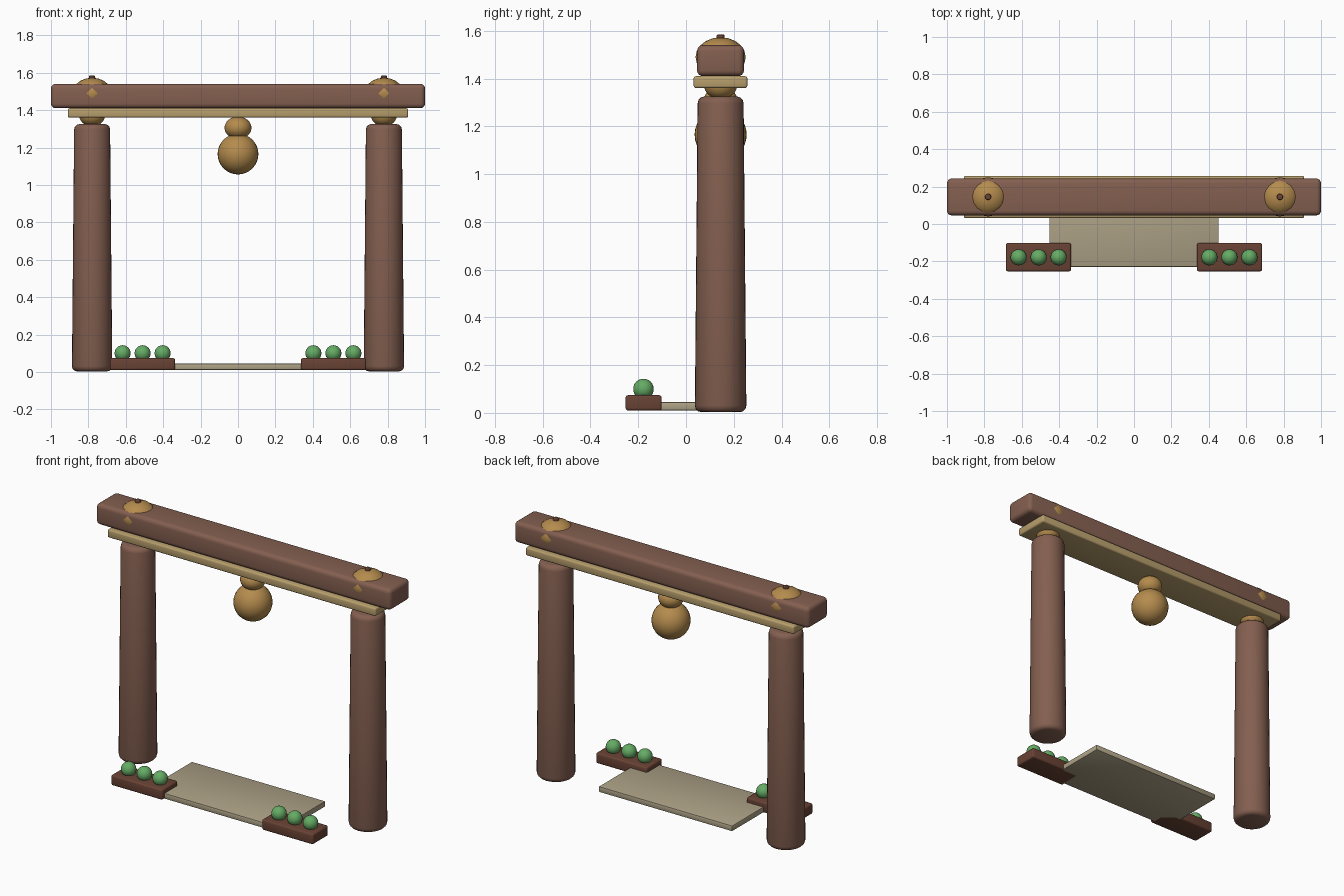
import bpy, math

if "Cube" in bpy.data.objects:
    bpy.data.objects.remove(bpy.data.objects["Cube"])

CY = 0.145  # depth of the gate plane


def mat(name, rgb):
    m = bpy.data.materials.new(name)
    m.diffuse_color = (*rgb, 1)
    m.use_nodes = True
    m.node_tree.nodes["Principled BSDF"].inputs["Base Color"].default_value = m.diffuse_color
    return m


BROWN = mat("brown wood", (0.23, 0.115, 0.08))
DARK = mat("dark wood", (0.14, 0.055, 0.035))
GOLD = mat("gold", (0.46, 0.26, 0.075))
PALE = mat("pale wood", (0.47, 0.34, 0.15))
STONE = mat("stone", (0.42, 0.36, 0.24))
GREEN = mat("green", (0.13, 0.41, 0.13))


def finish(name, material, bevel=0, segments=3):
    ob = bpy.context.object
    ob.name = name
    ob.data.materials.append(material)
    bpy.ops.object.transform_apply(location=False, rotation=False, scale=True)
    if bevel:
        b = ob.modifiers.new("bevel", 'BEVEL')
        b.width, b.segments = bevel, segments
        b.limit_method, b.angle_limit = 'ANGLE', math.radians(40)
        bpy.ops.object.modifier_apply(modifier="bevel")
    bpy.ops.object.shade_smooth_by_angle(angle=math.radians(40))
    return ob


def box(name, lo, hi, material, bevel, segments=3):
    bpy.ops.mesh.primitive_cube_add(size=1, location=[(a + b) / 2 for a, b in zip(lo, hi)])
    bpy.context.object.scale = [b - a for a, b in zip(lo, hi)]
    return finish(name, material, bevel, segments)


def ball(name, loc, radii, material, seg=32, rings=16):
    bpy.ops.mesh.primitive_uv_sphere_add(segments=seg, ring_count=rings, radius=1, location=loc)
    bpy.context.object.scale = radii
    return finish(name, material)


def cone(name, loc, r1, r2, h, material, bevel, verts=32):
    bpy.ops.mesh.primitive_cone_add(vertices=verts, radius1=r1, radius2=r2, depth=h, location=loc)
    return finish(name, material, bevel)


# Top beam and the thin plank under it
box("top_beam", (-1, 0.046, 1.41), (1, 0.243, 1.54), BROWN, 0.025, 4)
box("under_plank", (-0.91, 0.032, 1.36), (0.91, 0.257, 1.41), PALE, 0.01)

# Hanging gourd in the middle
ball("gourd_top", (0, CY, 1.305), (0.072, 0.072, 0.06), GOLD)
ball("gourd_body", (0, CY, 1.165), (0.109, 0.109, 0.109), GOLD)

# Threshold slab
box("threshold_slab", (-0.453, -0.23, 0.01), (0.453, 0.20, 0.045), STONE, 0.006, 2)

for side, s in (("left", -1), ("right", 1)):
    x = 0.78 * s
    # Tapered post
    cone(side + "_post", (x, CY, 0.664), 0.108, 0.096, 1.322, BROWN, 0.028)
    # Gold ornament running through beam and plank, with dark knob
    ball(side + "_ornament_base", (x, CY, 1.375), (0.07, 0.07, 0.062), GOLD)
    ball(side + "_ornament_dome", (x, CY, 1.49), (0.105, 0.105, 0.083), GOLD, 16, 10)
    cone(side + "_ornament_knob", (x, CY, 1.572), 0.018, 0.016, 0.024, DARK, 0.004, 12)
    # Planter with three round shrubs
    x0, x1 = sorted((0.337 * s, 0.685 * s))
    box(side + "_planter", (x0, -0.253, 0.01), (x1, -0.102, 0.074), DARK, 0.01)
    for i in range(3):
        ball(f"{side}_shrub_{i + 1}", (s * (0.403 + 0.107 * i), -0.178, 0.1),
             (0.043, 0.043, 0.043), GREEN, 24, 12)
